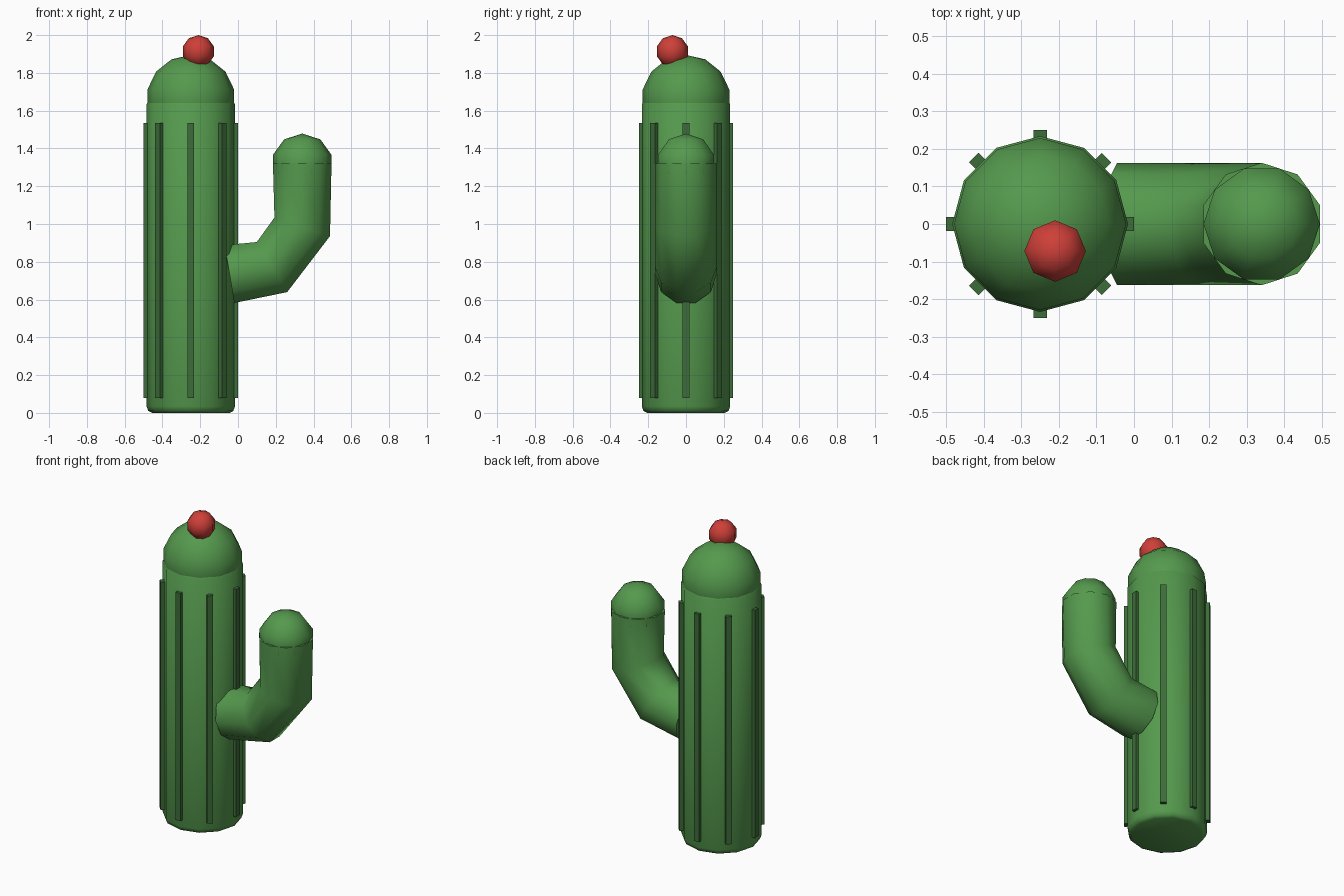
import bpy, bmesh, math
from mathutils import Matrix, Vector

if "Cube" in bpy.data.objects:
    bpy.data.objects.remove(bpy.data.objects["Cube"])


def material(name, rgb):
    mat = bpy.data.materials.new(name)
    mat.use_nodes = True
    color = (*rgb, 1)
    mat.diffuse_color = color
    mat.node_tree.nodes["Principled BSDF"].inputs["Base Color"].default_value = color
    return mat


green = material("cactus green", (0.09, 0.32, 0.075))
dark_green = material("dark rib green", (0.045, 0.15, 0.04))
red = material("flower red", (0.62, 0.05, 0.04))


def finish(bm, name, mat, angle=50):
    bmesh.ops.recalc_face_normals(bm, faces=bm.faces)
    mesh = bpy.data.meshes.new(name)
    bm.to_mesh(mesh)
    bm.free()
    mesh.materials.append(mat)
    obj = bpy.data.objects.new(name, mesh)
    bpy.context.collection.objects.link(obj)
    bpy.ops.object.select_all(action='DESELECT')
    obj.select_set(True)
    bpy.context.view_layer.objects.active = obj
    bpy.ops.object.shade_smooth_by_angle(angle=math.radians(angle))
    return obj


def loft(name, mat, sides, rings, start_angle=0):
    """Skin a tube through rings of (centre, normal, radius), with flat caps."""
    bm = bmesh.new()
    across = Vector((0, 1, 0))
    loops = []
    for centre, normal, radius in rings:
        other = across.cross(normal).normalized()
        loop = []
        for i in range(sides):
            a = start_angle + math.tau * i / sides
            offset = across * math.cos(a) + other * math.sin(a)
            loop.append(bm.verts.new(centre + offset * radius))
        loops.append(loop)
    for low, high in zip(loops, loops[1:]):
        for i in range(sides):
            j = (i + 1) % sides
            bm.faces.new((low[i], low[j], high[j], high[i]))
    bm.faces.new(loops[0])
    bm.faces.new(loops[-1])
    return finish(bm, name, mat)


def ball(name, mat, centre, radius, segments, rings, turn=0, angle=50):
    bm = bmesh.new()
    bmesh.ops.create_uvsphere(
        bm, u_segments=segments, v_segments=rings, radius=radius,
        matrix=Matrix.Translation(centre) @ Matrix.Rotation(turn, 4, 'Z'))
    return finish(bm, name, mat, angle)


# Trunk: twelve-sided column with softened ends, and its rounded crown
TRUNK_X = -0.25
UP = Vector((0, 0, 1))
profile = [(0.205, 0), (0.225, 0.01), (0.234, 0.035), (0.234, 1.635), (0.222, 1.65)]
loft("trunk", green, 12, [(Vector((TRUNK_X, 0, z)), UP, r) for r, z in profile])
ball("trunk_crown", green, (TRUNK_X, 0, 1.66), 0.235, 12, 7)

# Eight raised ribs around the trunk
for i in range(8):
    bm = bmesh.new()
    bmesh.ops.create_cube(
        bm, size=1,
        matrix=Matrix.Translation((TRUNK_X, 0, 0.807))
        @ Matrix.Rotation(math.tau * i / 8, 4, 'Z')
        @ Matrix.Translation((0.232, 0, 0))
        @ Matrix.Diagonal((0.036, 0.036, 1.456, 1)))
    finish(bm, f"rib_{i + 1}", dark_green, 30)

# Arm: ten-sided tube bending upward, each ring facing the mean of its neighbours
path = [Vector(p) for p in
        ((-0.045, 0, 0.735), (0.18, 0, 0.772), (0.34, 0, 0.985), (0.34, 0, 1.32))]
steps = [(b - a).normalized() for a, b in zip(path, path[1:])]
normals = [(a + b).normalized() for a, b in zip(steps[:1] + steps, steps + steps[-1:])]
loft("arm", green, 10, [(p, n, 0.163) for p, n in zip(path, normals)])
ball("arm_tip", green, (0.34, 0, 1.316), 0.163, 10, 5, math.pi / 10)

# Flower sitting on the front of the crown
ball("flower", red, (-0.21, -0.072, 1.914), 0.086, 8, 5)
